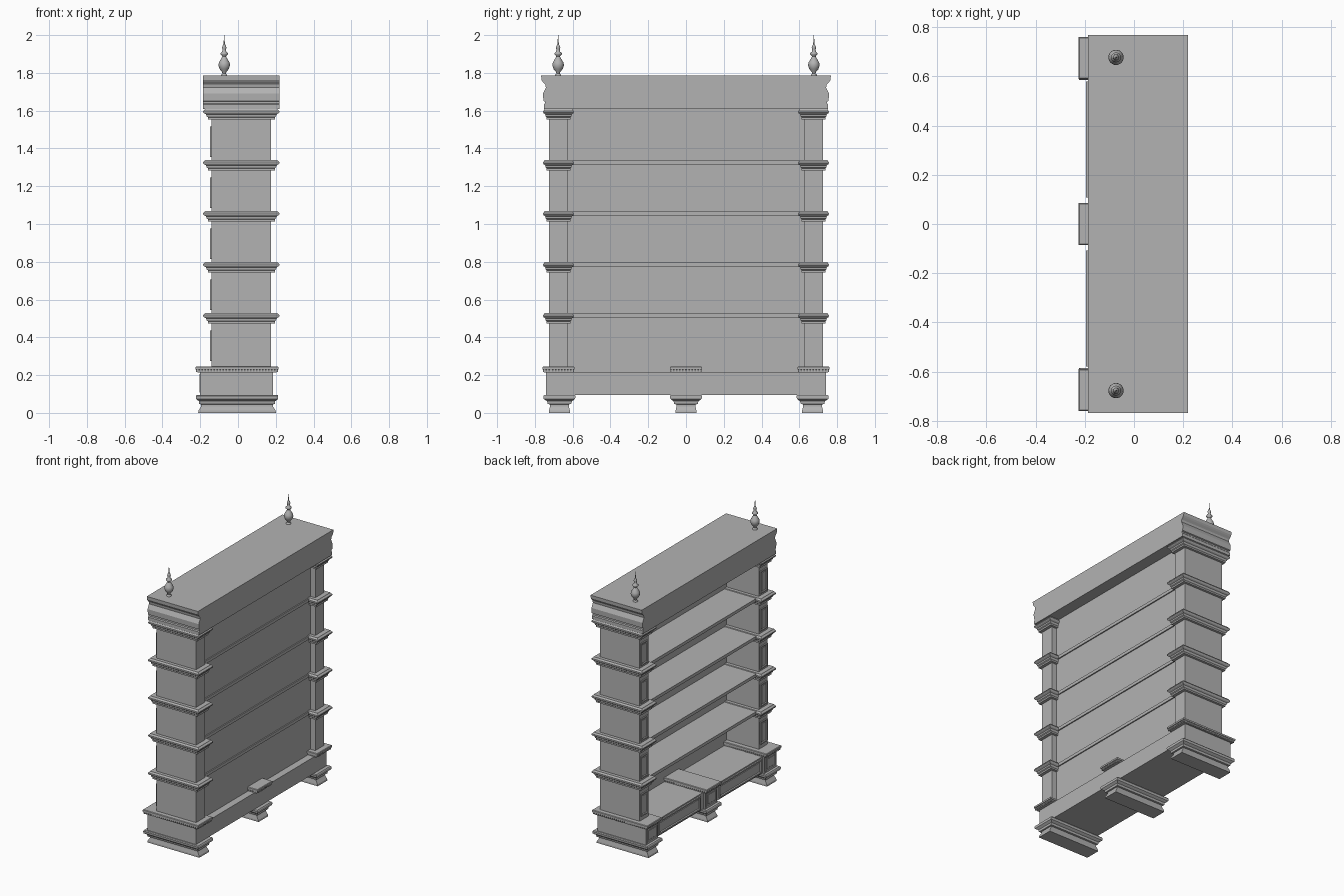
import bpy, bmesh, math

if "Cube" in bpy.data.objects:
    bpy.data.objects.remove(bpy.data.objects["Cube"])

mat = bpy.data.materials.new("plain grey")
mat.diffuse_color = (0.45, 0.45, 0.45, 1)
mat.use_nodes = True
mat.node_tree.nodes["Principled BSDF"].inputs["Base Color"].default_value = mat.diffuse_color


def finish(name, bm):
    bmesh.ops.recalc_face_normals(bm, faces=bm.faces)
    me = bpy.data.meshes.new(name)
    bm.to_mesh(me)
    bm.free()
    me.materials.append(mat)
    ob = bpy.data.objects.new(name, me)
    bpy.context.collection.objects.link(ob)
    return ob


def add_box(bm, x0, x1, y0, y1, z0, z1):
    v = [bm.verts.new((x, y, z)) for x in (x0, x1) for y in (y0, y1) for z in (z0, z1)]
    for f in ((0, 1, 3, 2), (4, 6, 7, 5), (0, 4, 5, 1), (2, 3, 7, 6), (0, 2, 6, 4), (1, 5, 7, 3)):
        bm.faces.new([v[i] for i in f])


def box(name, *dims):
    bm = bmesh.new()
    add_box(bm, *dims)
    return finish(name, bm)


def moulding(name, cx, cy, rings):
    """Stack of rectangles (half x, half y, z) skinned into a solid."""
    bm = bmesh.new()
    loops = [[bm.verts.new((cx + sx * hx, cy + sy * hy, z))
              for sx, sy in ((-1, -1), (1, -1), (1, 1), (-1, 1))] for hx, hy, z in rings]
    for a, b in zip(loops, loops[1:]):
        for i in range(4):
            j = (i + 1) % 4
            bm.faces.new((a[i], a[j], b[j], b[i]))
    bm.faces.new(loops[0])
    bm.faces.new(loops[-1])
    return finish(name, bm)


def framed_panel(name, x, thick, cy, hy, z0, z1, border=0.012):
    """Raised frame with a sunken, re-raised field, facing -x."""
    bm = bmesh.new()
    add_box(bm, x - thick, x + 0.005, cy - hy, cy + hy, z0, z1)
    bmesh.ops.recalc_face_normals(bm, faces=bm.faces)
    face = min(bm.faces, key=lambda f: f.calc_center_median().x)
    for width, depth in ((border, 0), (0.003, -thick * 0.9), (border * 0.5, 0), (0.003, thick * 0.4)):
        bmesh.ops.inset_region(bm, faces=[face], thickness=width, depth=depth)
    return finish(name, bm)


# Plinth body and the three projecting blocks on its open side
box("plinth", -0.185, 0.185, -0.74, 0.74, 0.095, 0.214)
for label, cy, hw in (("left", -0.67, 0.07), ("middle", 0, 0.068), ("right", 0.67, 0.07)):
    box(label + "_plinth_block", -0.20, 0.184, cy - hw, cy + hw, 0.0955, 0.22)
    framed_panel(label + "_block_panel", -0.20, 0.005, cy, hw - 0.01, 0.107, 0.205)

    # Slab cap with a stepped edge
    yc = cy * 1.007
    moulding(label + "_plinth_cap", -0.005, yc,
             [(0.21, 0.077, 0.215), (0.213, 0.08, 0.228), (0.22, 0.085, 0.23),
              (0.22, 0.085, 0.242), (0.216, 0.081, 0.245)])
    # Row of small teeth under the cap
    bm = bmesh.new()
    for i in range(27):
        x = -0.213 + i * 0.016
        for s in (-1, 1):
            y = yc + s * 0.079
            add_box(bm, x - 0.004, x + 0.004, y - 0.004, y + 0.004, 0.217, 0.231)
    for i in range(10):
        y = yc - 0.072 + i * 0.016
        for x in (-0.2175, 0.2075):
            add_box(bm, x - 0.004, x + 0.004, y - 0.004, y + 0.004, 0.217, 0.231)
    finish(label + "_cap_teeth", bm)

    # Moulded foot
    moulding(label + "_foot", -0.005, cy,
             [(0.206, 0.055, 0), (0.204, 0.055, 0.012), (0.19, 0.05, 0.035),
              (0.19, 0.05, 0.045), (0.2, 0.062, 0.047), (0.202, 0.066, 0.062),
              (0.21, 0.075, 0.068), (0.218, 0.083, 0.074), (0.218, 0.085, 0.09),
              (0.214, 0.081, 0.096)])

# Long panels on the open side of the plinth
for label, s in (("left", -1), ("right", 1)):
    framed_panel(label + "_plinth_panel", -0.185, 0.01, s * 0.343, 0.235, 0.107, 0.205, 0.014)

# Back board, and shelves that show as thin strips behind it
box("back_board", 0.115, 0.135, -0.64, 0.64, 0.21, 1.615)
for i in range(4):
    top = 0.525 + 0.27 * i
    box(f"shelf_{i + 1}", -0.138, 0.143, -0.64, 0.64, top - 0.022, top)

# Columns with moulded bands and framed panels
BAND = [(0.0, -0.058), (0.45, -0.056), (0.45, -0.045), (0.6, -0.04), (0.65, -0.03),
        (0.9, -0.024), (1, -0.019), (1, -0.012), (0.8, -0.004), (0.75, 0)]
for label, s in (("left", -1), ("right", 1)):
    cy = s * 0.675
    box(label + "_column", -0.14, 0.175, cy - 0.05, cy + 0.05, 0.24, 1.615)
    for i in range(5):
        top = 0.53 + 0.27 * i
        moulding(f"{label}_column_band_{i + 1}", 0.0175, cy,
                 [(0.1575 + 0.044 * t, 0.05 + 0.031 * t, top + dz) for t, dz in BAND])
        framed_panel(f"{label}_column_panel_{i + 1}", -0.14, 0.008, cy, 0.039,
                     top - 0.255, top - 0.095)

# Cornice: moulded on the two ends, flat on the long faces
END = [(0.753, 1.61), (0.753, 1.632), (0.747, 1.638), (0.747, 1.648), (0.755, 1.652),
       (0.757, 1.69), (0.75, 1.705), (0.742, 1.722), (0.745, 1.738), (0.758, 1.752),
       (0.765, 1.762), (0.767, 1.785)]
moulding("cornice", 0.0165, 0, [(0.2025, y, z) for y, z in END])

# Turned finials
PROFILE = [(0.016, 1.784), (0.016, 1.79), (0.009, 1.796), (0.012, 1.806), (0.024, 1.82),
           (0.031, 1.84), (0.028, 1.855), (0.018, 1.872), (0.01, 1.886), (0.012, 1.891),
           (0.02, 1.898), (0.02, 1.904), (0.011, 1.912), (0.009, 1.925), (0.012, 1.933),
           (0.009, 1.942), (0.004, 1.952), (0.0025, 1.97), (0.0008, 2.0)]
SIDES = 24
for label, s in (("left", -1), ("right", 1)):
    bm = bmesh.new()
    rings = [[bm.verts.new((-0.073 + r * math.cos(math.tau * k / SIDES),
                            s * 0.677 + r * math.sin(math.tau * k / SIDES), z))
              for k in range(SIDES)] for r, z in PROFILE]
    for a, b in zip(rings, rings[1:]):
        for k in range(SIDES):
            j = (k + 1) % SIDES
            bm.faces.new((a[k], a[j], b[j], b[k]))
    bm.faces.new(rings[0])
    bm.faces.new(rings[-1])
    ob = finish(label + "_finial", bm)
    bpy.ops.object.select_all(action='DESELECT')
    ob.select_set(True)
    bpy.context.view_layer.objects.active = ob
    bpy.ops.object.shade_smooth_by_angle(angle=math.radians(50))
